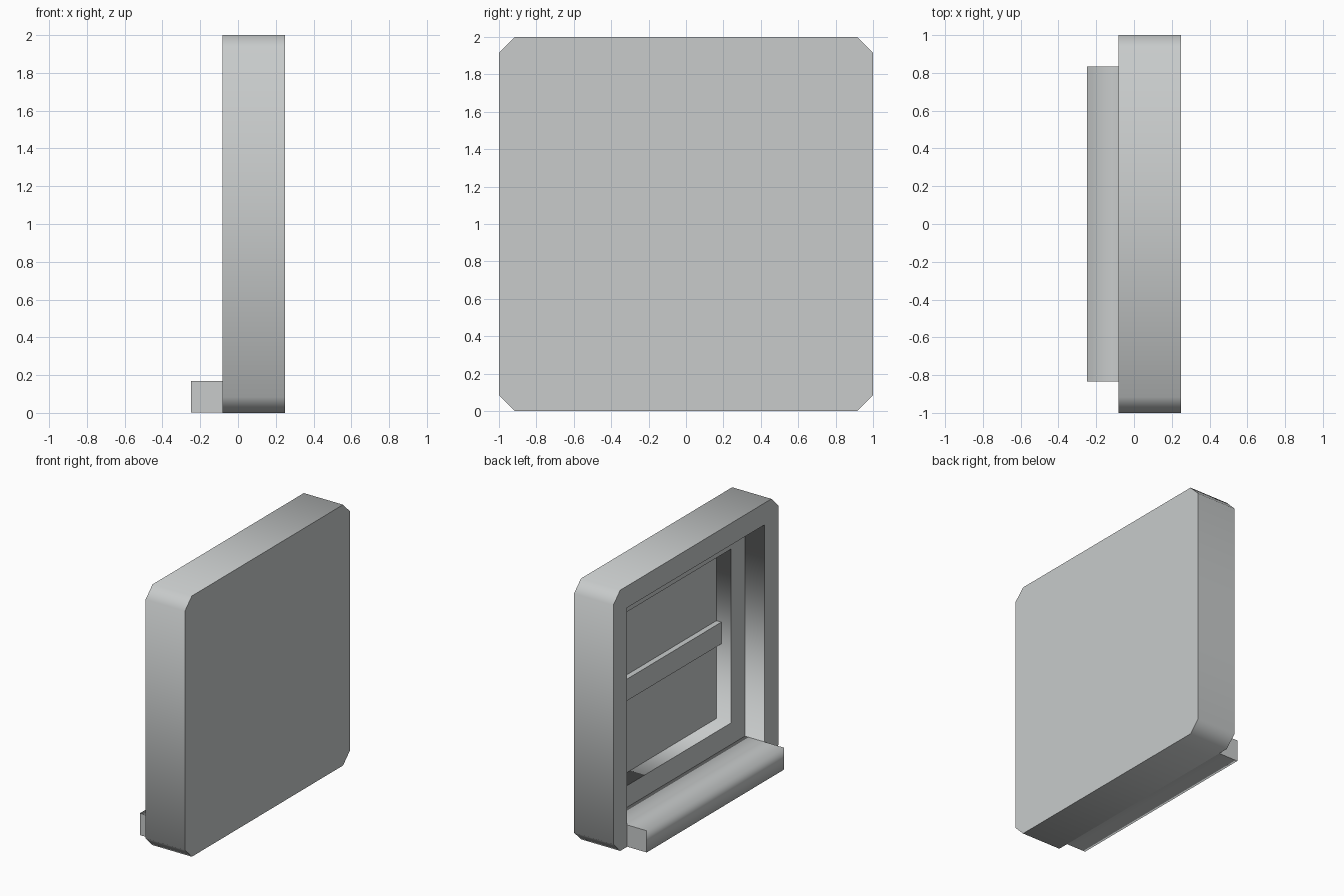
import bpy
import bmesh
from mathutils import Vector

old = bpy.data.objects.get("Cube")
if old:
    bpy.data.objects.remove(old, do_unlink=True)

U = 1 / 12  # grid unit of the design

grey = bpy.data.materials.new("light_grey")
grey.use_nodes = True
colour = (0.58, 0.6, 0.6, 1)
grey.diffuse_color = colour
bsdf = next(n for n in grey.node_tree.nodes if n.type == 'BSDF_PRINCIPLED')
bsdf.inputs["Base Color"].default_value = colour


def finish(name, bm, sharp_axis=None):
    """Make the object; round the shading about sharp_axis, or leave it flat."""
    bmesh.ops.recalc_face_normals(bm, faces=bm.faces)
    bm.normal_update()
    if sharp_axis is not None:
        for face in bm.faces:
            face.smooth = True
        for edge in bm.edges:
            edge.smooth = all(abs(f.normal[sharp_axis]) < 0.9 for f in edge.link_faces)
    mesh = bpy.data.meshes.new(name)
    bm.to_mesh(mesh)
    bm.free()
    mesh.materials.append(grey)
    obj = bpy.data.objects.new(name, mesh)
    bpy.context.collection.objects.link(obj)


def box(name, low, high, sharp_axis=None):
    low, high = Vector(low), Vector(high)
    bm = bmesh.new()
    bmesh.ops.create_cube(bm, size=1)
    bmesh.ops.scale(bm, vec=high - low, verts=bm.verts)
    bmesh.ops.translate(bm, vec=(low + high) / 2, verts=bm.verts)
    finish(name, bm, sharp_axis)


def ring(bm, x, half, cut):
    """Square loop across x with its corners cut off."""
    inner = half - cut
    points = []
    for sy, sz in ((1, 1), (-1, 1), (-1, -1), (1, -1)):
        pair = [(sy * half, sz * inner), (sy * inner, sz * half)]
        points += pair if sy * sz > 0 else pair[::-1]
    return [bm.verts.new((x, y, z + 1)) for y, z in points]


# Panel body: outer rim, raised frame, and two stepped recesses
bm = bmesh.new()
steps = [(3 * U, 12 * U, U), (-U, 12 * U, U), (-U, 10 * U, 0),
         (U, 10 * U, 0), (U, 8 * U, 0), (2.5 * U, 8 * U, 0)]
rings = [ring(bm, *s) for s in steps]
for a, b in zip(rings, rings[1:]):
    for i in range(len(a)):
        j = (i + 1) % len(a)
        bm.faces.new((a[i], a[j], b[j], b[i]))
bm.faces.new(rings[0])
bm.faces.new(rings[-1])
bmesh.ops.remove_doubles(bm, verts=bm.verts, dist=0.0001)
finish("panel_body", bm, sharp_axis=0)

# Bar across the recess
box("cross_bar", (2 * U, -8 * U, 11 * U), (2.6 * U, 8 * U, 13 * U))

# Bottom ledge, running from the recess floor out past the frame
box("bottom_ledge", (-3 * U, -10 * U, 0.001), (U, 10 * U, 2 * U + 0.001), sharp_axis=1)
